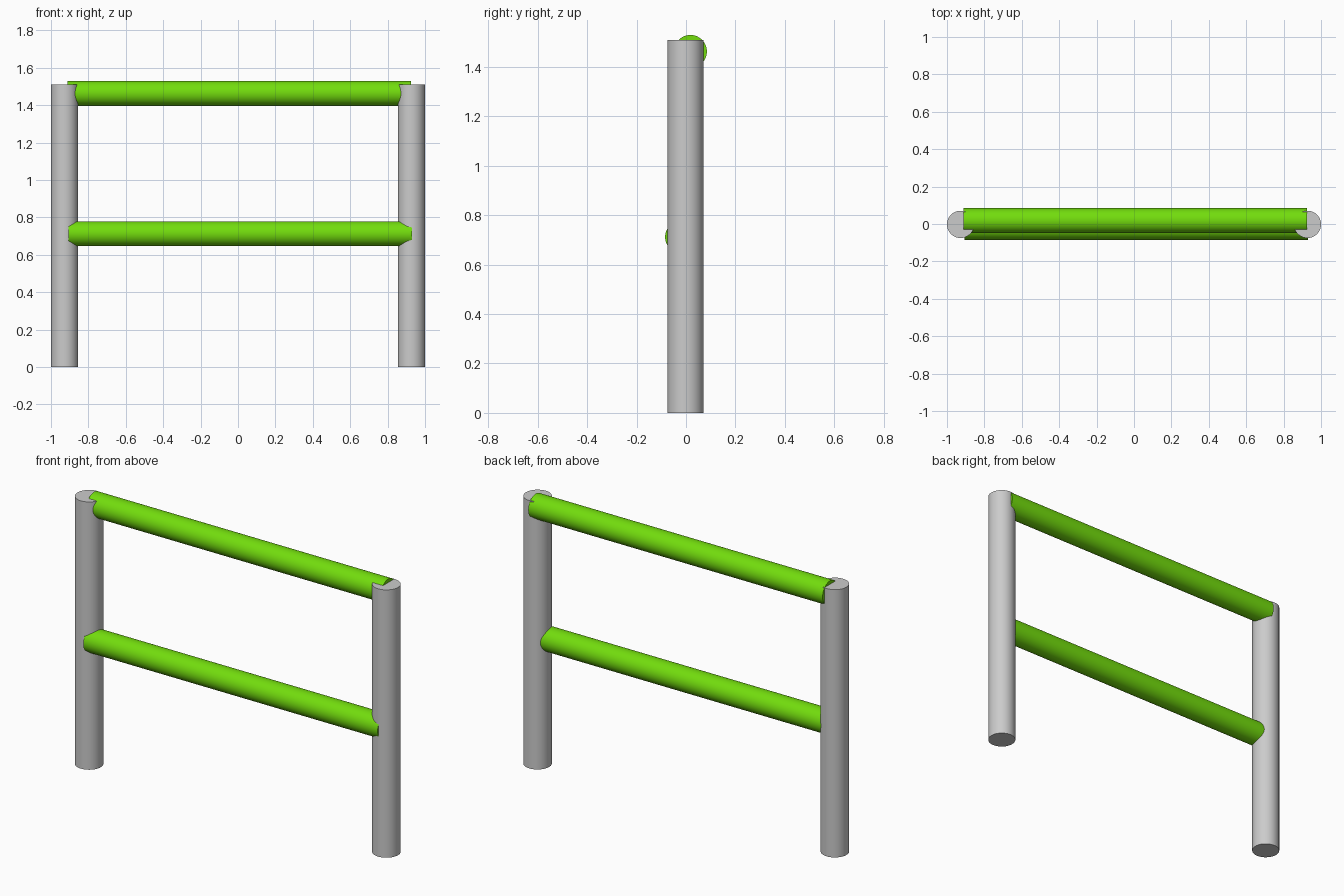
import bpy
import math

if "Cube" in bpy.data.objects:
    bpy.data.objects.remove(bpy.data.objects["Cube"], do_unlink=True)


def make_material(name, rgb):
    mat = bpy.data.materials.new(name)
    mat.use_nodes = True
    mat.diffuse_color = (*rgb, 1)
    mat.node_tree.nodes["Principled BSDF"].inputs["Base Color"].default_value = (*rgb, 1)
    return mat


def cylinder(name, radius, length, centre, mat, along_x=False):
    turn = (0, math.pi / 2, 0) if along_x else (0, 0, 0)
    bpy.ops.mesh.primitive_cylinder_add(vertices=64, radius=radius, depth=length,
                                        location=centre, rotation=turn)
    obj = bpy.context.object
    obj.name = name
    obj.data.materials.append(mat)
    bpy.ops.object.shade_smooth_by_angle(angle=math.radians(30))
    return obj


grey = make_material("post grey", (0.6, 0.6, 0.6))
green = make_material("rail green", (0.17, 0.72, 0.004))

# Upright posts
POST_RADIUS, POST_HEIGHT = 0.0728, 1.51
for side, name in ((1, "left_post"), (-1, "right_post")):
    cylinder(name, POST_RADIUS, POST_HEIGHT,
             (side * (1 - POST_RADIUS), -0.002, POST_HEIGHT / 2), grey)

# Horizontal rails: the upper sits towards the back, the lower towards the front
RAIL_RADIUS = 0.0665
for name, x_min, x_max, y, z in (("upper_rail", -0.911, 0.925, 0.018, 1.463),
                                 ("lower_rail", -0.906, 0.93, -0.018, 0.7125)):
    cylinder(name, RAIL_RADIUS, x_max - x_min, ((x_min + x_max) / 2, y, z), green, along_x=True)
